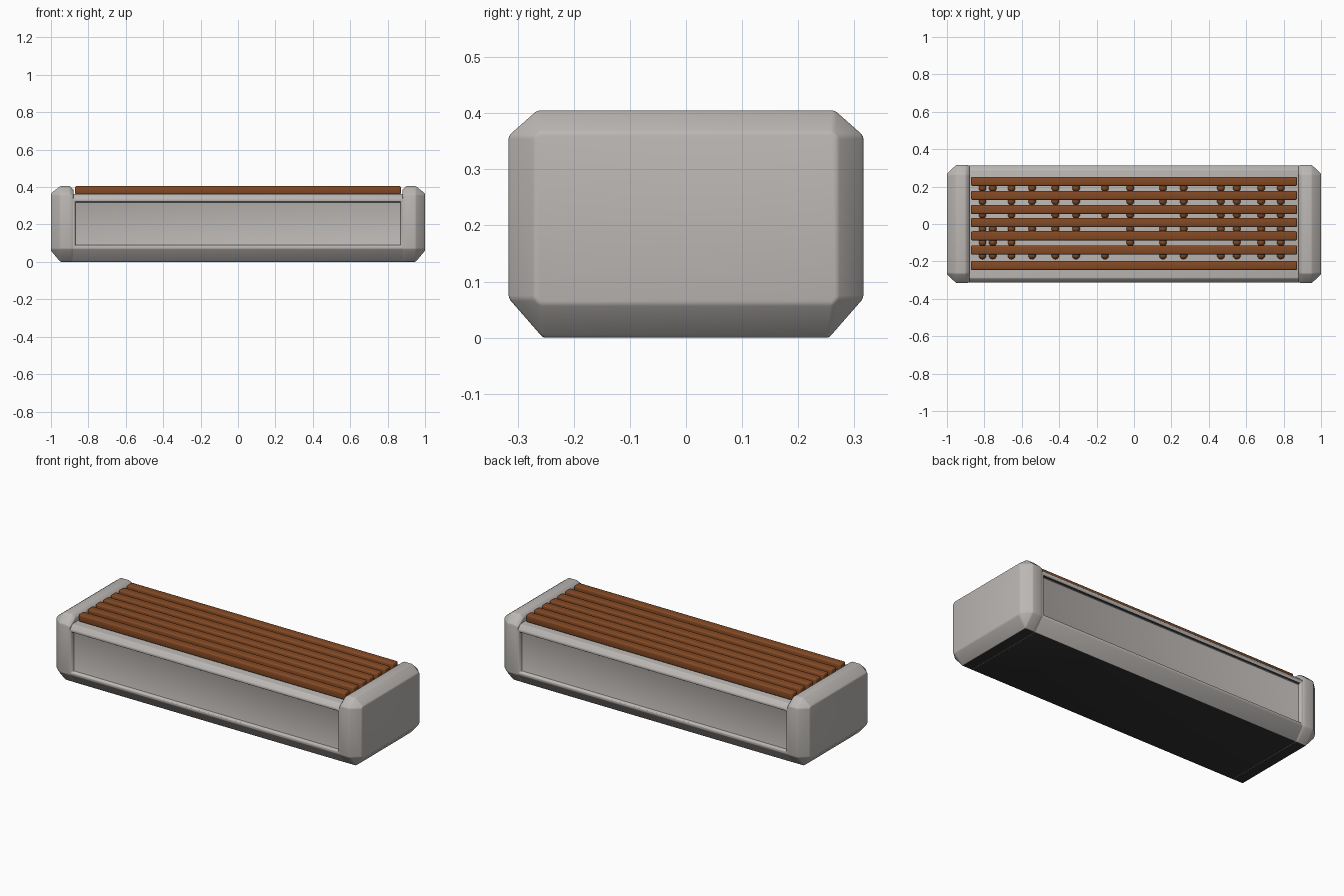
import bpy, bmesh, math
from mathutils import Matrix

if "Cube" in bpy.data.objects:
    bpy.data.objects.remove(bpy.data.objects["Cube"])


def material(name, col):
    m = bpy.data.materials.new(name)
    m.diffuse_color = (*col, 1)
    m.use_nodes = True
    m.node_tree.nodes["Principled BSDF"].inputs["Base Color"].default_value = m.diffuse_color
    return m


CONCRETE = material("warm grey concrete", (0.50, 0.475, 0.455))
DARK = material("dark underside", (0.03, 0.03, 0.03))
WOOD = material("brown wood", (0.23, 0.068, 0.018))


def finish(bm, name, mats, angle=35):
    bmesh.ops.recalc_face_normals(bm, faces=bm.faces)
    if DARK in mats:
        for f in bm.faces:  # flat downward faces are the dark underside
            f.material_index = 1 if f.normal.z < -0.95 else 0
    me = bpy.data.meshes.new(name)
    bm.to_mesh(me)
    bm.free()
    for m in mats:
        me.materials.append(m)
    ob = bpy.data.objects.new(name, me)
    bpy.context.collection.objects.link(ob)
    bpy.ops.object.select_all(action='DESELECT')
    ob.select_set(True)
    bpy.context.view_layer.objects.active = ob
    bpy.ops.object.shade_smooth_by_angle(angle=math.radians(angle))
    return ob


def loft(rings):
    """Skin rings of (x, half-profile [(y, z)...]) mirrored across y."""
    bm = bmesh.new()
    loops = []
    for x, half in rings:
        pts = half + [(-y, z) for y, z in reversed(half)]
        loops.append([bm.verts.new((x, y, z)) for y, z in pts])
    n = len(loops[0])
    for a, b in zip(loops, loops[1:]):
        for i in range(n):
            j = (i + 1) % n
            bm.faces.new((a[i], a[j], b[j], b[i]))
    bm.faces.new(loops[0])
    bm.faces.new(loops[-1])
    bmesh.ops.recalc_face_normals(bm, faces=bm.faces)
    return bm


def bevel(bm, width, segments=2):
    edges = [e for e in bm.edges if len(e.link_faces) == 2 and e.calc_face_angle() > 0.2]
    bmesh.ops.bevel(bm, geom=edges, offset=width, segments=segments,
                    affect='EDGES', profile=0.5, clamp_overlap=True)


# Middle body with recessed long panels front and back
mid = [(0.255, 0), (0.312, 0.07), (0.312, 0.338), (0.29, 0.362)]
bm = loft([(-0.887, mid), (0.887, mid)])
for s in (-1, 1):
    side = [f for f in bm.faces if f.normal.y * s > 0.95]
    bmesh.ops.inset_region(bm, faces=side, thickness=0.02, depth=0)
    bmesh.ops.inset_region(bm, faces=side, thickness=0.006, depth=-0.02)
bevel(bm, 0.004)
finish(bm, "bench_body", [CONCRETE, DARK])

# Chamfered end blocks
full = [(0.255, 0), (0.316, 0.07), (0.316, 0.36), (0.265, 0.405)]
inner = [(0.255, 0), (0.313, 0.07), (0.313, 0.35), (0.262, 0.388)]
cap = [(0.262, 0.06), (0.27, 0.07), (0.27, 0.358), (0.262, 0.366)]
for s, name in ((-1, "left_end_block"), (1, "right_end_block")):
    bm = loft([(s * 0.88, inner), (s * 0.90, full), (s * 0.95, full), (s * 1.0, cap)])
    bevel(bm, 0.005)
    finish(bm, name, [CONCRETE, DARK])

# Seat slats
for i, y in enumerate((-0.222, -0.139, -0.063, 0.008, 0.078, 0.153, 0.228)):
    bm = bmesh.new()
    bmesh.ops.create_cube(bm, size=1, matrix=Matrix.Translation((0, y, 0.383))
                          @ Matrix.Diagonal((1.744, 0.049, 0.044, 1)))
    bevel(bm, 0.009, 3)
    finish(bm, f"seat_slat_{i + 1}", [WOOD])

# Small round pegs in the gaps between slats
xs = (-0.81, -0.755, -0.655, -0.545, -0.42, -0.31, -0.155, -0.02,
      0.155, 0.265, 0.465, 0.55, 0.68, 0.785)
skip = {0: (7,), 1: (3, 4, 5, 6, 9, 10), 2: (6,), 3: (1, 3, 8), 4: (1, 6), 5: ()}
bm = bmesh.new()
for r, y in enumerate((-0.168, -0.098, -0.026, 0.05, 0.122, 0.193)):
    for i, x in enumerate(xs):
        if i not in skip[r]:
            bmesh.ops.create_uvsphere(bm, u_segments=10, v_segments=6, radius=0.021,
                                      matrix=Matrix.Translation((x, y, 0.363)))
finish(bm, "slat_pegs", [WOOD], 60)
